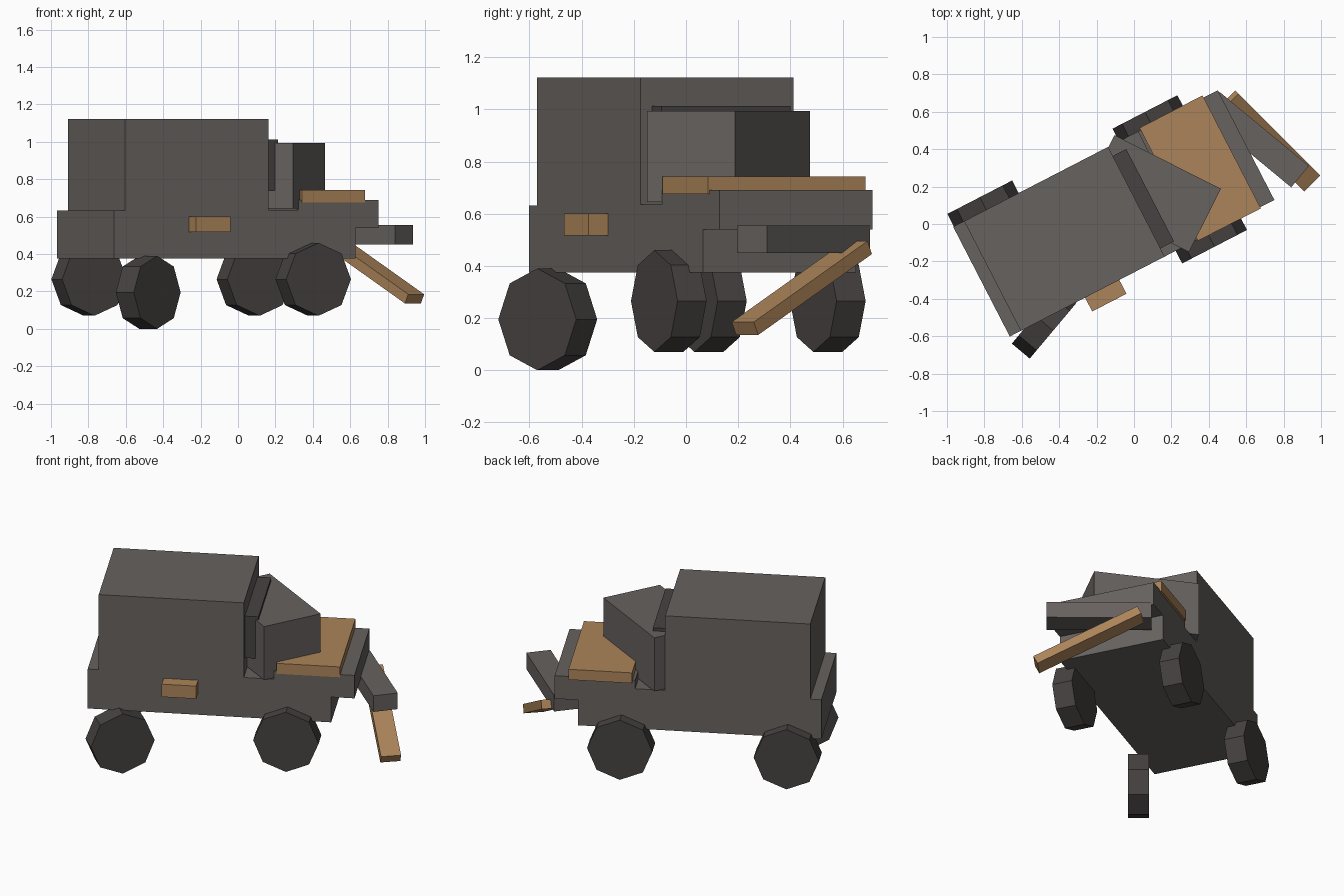
import bpy, bmesh, math
from mathutils import Matrix, Vector

cube = bpy.data.objects.get("Cube")
if cube:
    bpy.data.objects.remove(cube, do_unlink=True)


def material(name, rgb):
    mat = bpy.data.materials.new(name)
    mat.use_nodes = True
    mat.diffuse_color = (*rgb, 1)
    mat.node_tree.nodes["Principled BSDF"].inputs["Base Color"].default_value = (*rgb, 1)
    return mat


GREY = material("worn grey", (0.135, 0.122, 0.115))
DARK = material("dark rubber", (0.062, 0.055, 0.053))
WOOD = material("wood brown", (0.41, 0.23, 0.10))

# The truck sits turned; body parts are laid out along its own axes
HEADING = math.radians(27.3)
TRUCK = Matrix.Rotation(HEADING, 4, 'Z')
MID = 0.1        # centre line of the truck across its width
HALF = 0.33      # half body width


def finish(name, bm, mat, matrix):
    bmesh.ops.recalc_face_normals(bm, faces=bm.faces)
    mesh = bpy.data.meshes.new(name)
    bm.to_mesh(mesh)
    bm.free()
    mesh.materials.append(mat)
    obj = bpy.data.objects.new(name, mesh)
    obj.matrix_world = matrix
    bpy.context.collection.objects.link(obj)
    return obj


def place(center, yaw=0.0, pitch=0.0):
    return (Matrix.Translation(center)
            @ Matrix.Rotation(math.radians(yaw), 4, 'Z')
            @ Matrix.Rotation(math.radians(pitch), 4, 'Y'))


def box(name, size, mat, matrix):
    bm = bmesh.new()
    bmesh.ops.create_cube(bm, size=1)
    bmesh.ops.scale(bm, vec=size, verts=bm.verts)
    return finish(name, bm, mat, matrix)


def truck_box(name, low, high, mat):
    low, high = Vector(low), Vector(high)
    return box(name, high - low, mat, TRUCK @ place((low + high) / 2))


def wheel(name, matrix):
    # Eight-sided wheel with a corner pointing up, axle along local y
    bm = bmesh.new()
    bmesh.ops.create_cone(bm, cap_ends=True, segments=8, radius1=0.195,
                          radius2=0.195, depth=0.125,
                          matrix=Matrix.Rotation(math.pi / 2, 4, 'X'))
    return finish(name, bm, DARK, matrix)


# Body: one side profile pushed across the full width
profile = [(-0.866, 0.375), (0.587, 0.375), (0.587, 0.54), (0.726, 0.54),
           (0.726, 0.69), (0.245, 0.69), (0.245, 0.635), (0.066, 0.635),
           (0.066, 1.122), (-0.8, 1.122), (-0.8, 0.632), (-0.866, 0.632)]
bm = bmesh.new()
side = bm.faces.new([bm.verts.new((u, MID - HALF, z)) for u, z in profile])
pushed = bmesh.ops.extrude_face_region(bm, geom=[side])["geom"]
bmesh.ops.translate(bm, vec=(0, 2 * HALF, 0),
                    verts=[g for g in pushed if isinstance(g, bmesh.types.BMVert)])
finish("truck_body", bm, GREY, TRUCK)

# Parts fixed to the body
truck_box("hood_board", (0.262, -0.237, 0.675), (0.641, 0.443, 0.743), WOOD)
truck_box("windscreen", (0.05, -0.181, 0.74), (0.147, 0.375, 1.013), DARK)
truck_box("side_step", (-0.413, -0.313, 0.517), (-0.207, -0.2, 0.6), WOOD)

# Loose cabin block knocked askew against the cab
box("crooked_cabin_block", (0.637, 0.379, 0.349), GREY,
    place((0.095, 0.1625, 0.8185), yaw=-26.8))

# Wheels still on their axles
for name, u, sign in (("front_left", 0.327, 1), ("front_right", 0.327, -1),
                      ("rear_left", -0.667, 1)):
    wheel(name + "_wheel", TRUCK @ place((u, MID + 0.343 * sign, 0.265)))

# Wheel that has come off
wheel("fallen_rear_right_wheel", place((-0.48, -0.53, 0.195), yaw=50))

# Hanging bumper and the broken beam leaning below it
box("hanging_bumper", (0.62, 0.149, 0.105), GREY,
    place((0.649, 0.451, 0.5025), yaw=-39.6))
box("fallen_beam", (0.69, 0.12, 0.055), WOOD,
    place((0.726, 0.444, 0.315), yaw=-45, pitch=26.7))
